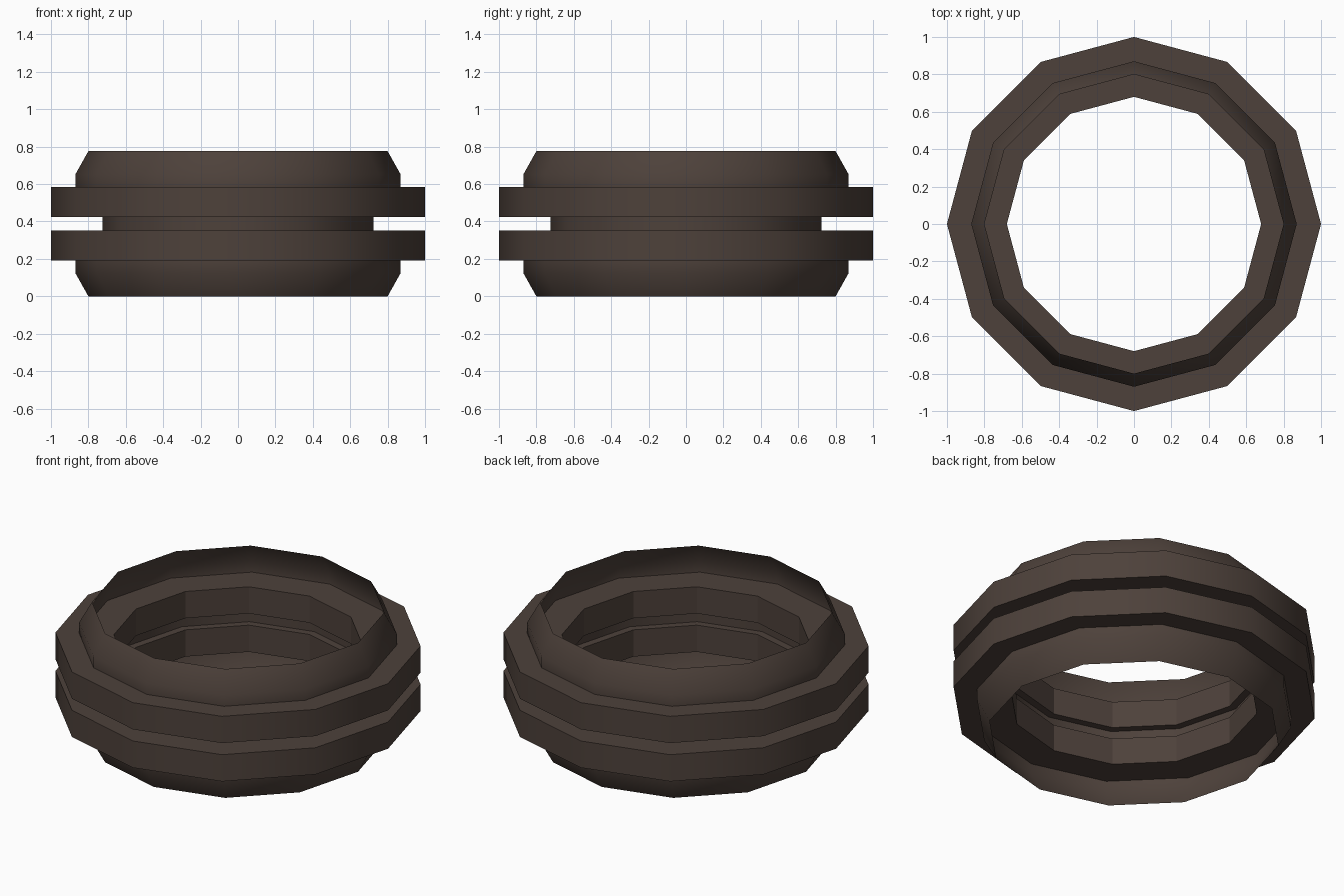
import bpy, bmesh, math

if "Cube" in bpy.data.objects:
    bpy.data.objects.remove(bpy.data.objects["Cube"])

SIDES = 12
HEIGHT = 0.776

mat = bpy.data.materials.new("dark brown")
mat.diffuse_color = (0.075, 0.053, 0.043, 1.0)
mat.use_nodes = True
mat.node_tree.nodes["Principled BSDF"].inputs["Base Color"].default_value = mat.diffuse_color


def revolve(name, profile, closed=False, flat_inside=0.0):
    """Turn a list of (radius, z) points, bottom to top on the outside, around z."""
    bm = bmesh.new()
    rings = []
    for r, z in profile:
        rings.append([bm.verts.new((r * math.cos(math.tau * i / SIDES),
                                    r * math.sin(math.tau * i / SIDES), z))
                      for i in range(SIDES)])
    n = len(rings)
    for k in range(n if closed else n - 1):
        a, b = rings[k], rings[(k + 1) % n]
        for i in range(SIDES):
            j = (i + 1) % SIDES
            f = bm.faces.new((a[i], a[j], b[j], b[i]))
            c = f.calc_center_median()
            # smooth outer skin, faceted bore
            f.smooth = math.hypot(c.x, c.y) > flat_inside
    bm.normal_update()
    for e in bm.edges:
        if len(e.link_faces) == 2:
            e.smooth = e.calc_face_angle() < math.radians(40)
    me = bpy.data.meshes.new(name)
    bm.to_mesh(me)
    bm.free()
    me.materials.append(mat)
    ob = bpy.data.objects.new(name, me)
    bpy.context.collection.objects.link(ob)
    return ob


def flip(profile):
    """Mirror a profile about mid height, keeping the outward winding."""
    return [(r, HEIGHT - z) for r, z in reversed(profile)]


# thin bevelled lip and thick flange, each repeated at top and bottom
lip = [(0.80, 0.0), (0.87, 0.125), (0.87, 0.192)]
flange = [(0.725, 0.192), (1.0, 0.192), (1.0, 0.353), (0.725, 0.353),
          (0.68, 0.353), (0.68, 0.192)]
for side, fix in (("lower", list), ("upper", flip)):
    revolve(side + "_lip", fix(lip))
    revolve(side + "_flange", fix(flange), closed=True, flat_inside=0.7)

# thin sleeve at the bottom of the groove joining the flanges
revolve("groove_sleeve", [(0.725, 0.353), (0.725, HEIGHT - 0.353)])
